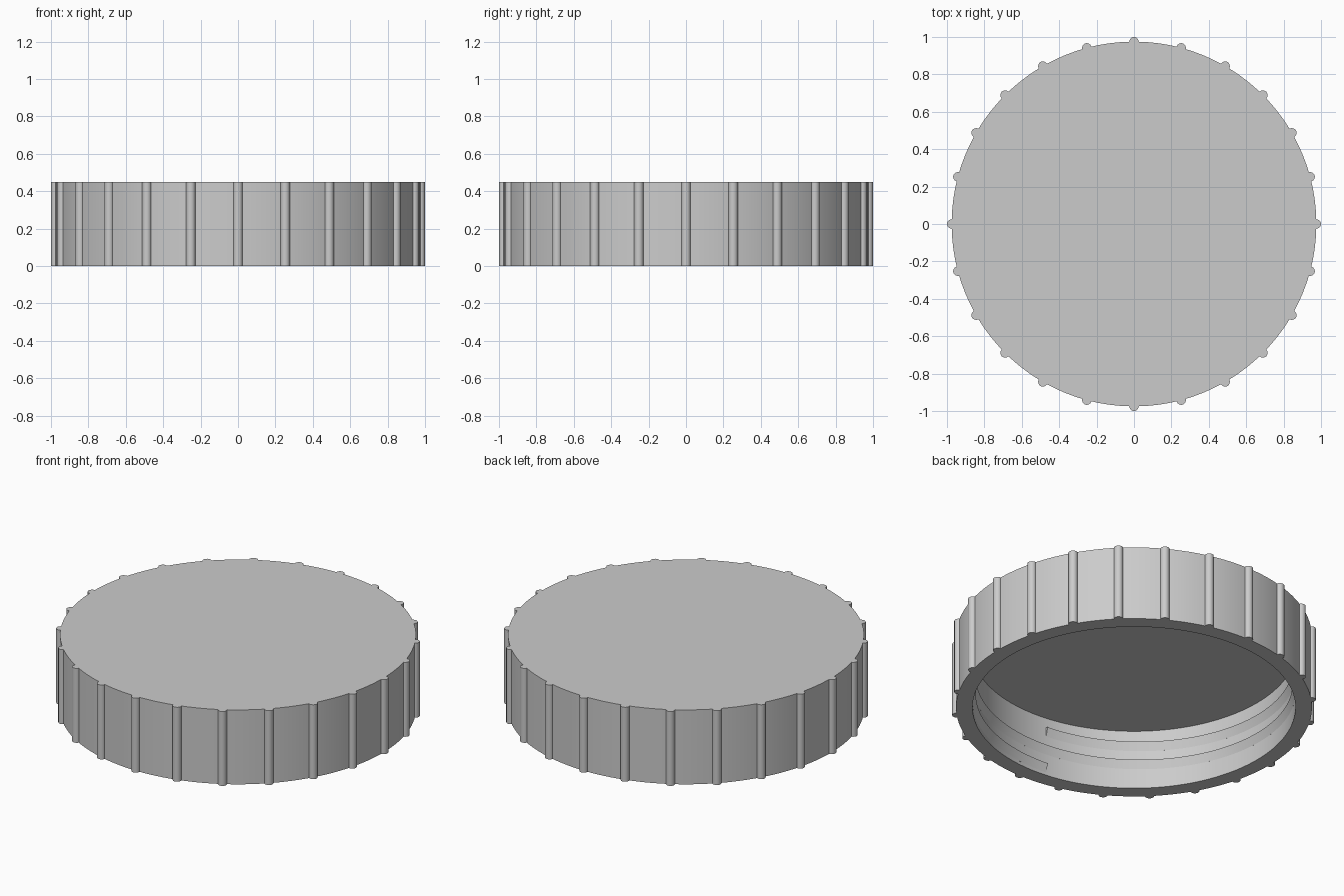
import bpy, bmesh
from math import cos, sin, pi, radians

old = bpy.data.objects.get("Cube")
if old:
    bpy.data.objects.remove(old, do_unlink=True)

HEIGHT = 0.45
BODY_R = 0.975
RIDGE_R = 0.025
INNER_R = 0.885
CEILING = 0.36
RIDGES = 24
SEGMENTS = 144

grey = bpy.data.materials.new("plain_grey")
grey.use_nodes = True
grey.diffuse_color = (0.6, 0.6, 0.6, 1)
grey.node_tree.nodes["Principled BSDF"].inputs["Base Color"].default_value = grey.diffuse_color


def finish(name, bm):
    """Turn a bmesh into a smooth-by-angle object."""
    bmesh.ops.recalc_face_normals(bm, faces=bm.faces)
    mesh = bpy.data.meshes.new(name)
    bm.to_mesh(mesh)
    bm.free()
    mesh.materials.append(grey)
    obj = bpy.data.objects.new(name, mesh)
    bpy.context.collection.objects.link(obj)
    bpy.ops.object.select_all(action='DESELECT')
    obj.select_set(True)
    bpy.context.view_layer.objects.active = obj
    bpy.ops.object.shade_smooth_by_angle(angle=radians(30))
    return obj


def bridge(bm, a, b, closed):
    """Join two rows of vertices with quads."""
    n = len(a)
    for i in range(n if closed else n - 1):
        j = (i + 1) % n
        bm.faces.new((a[i], a[j], b[j], b[i]))


# Cap body: hollow disc, open at the bottom
bm = bmesh.new()
profile = [(BODY_R, HEIGHT), (BODY_R, 0), (INNER_R, 0), (INNER_R, CEILING)]
rings = []
for r, z in profile:
    rings.append([bm.verts.new((r * cos(2 * pi * i / SEGMENTS), r * sin(2 * pi * i / SEGMENTS), z))
                  for i in range(SEGMENTS)])
for a, b in zip(rings, rings[1:]):
    bridge(bm, a, b, True)
bm.faces.new(rings[0])
bm.faces.new(rings[-1])
finish("cap_body", bm)

# Grip ridges: upright rods half sunk in the rim
bm = bmesh.new()
for k in range(RIDGES):
    a = 2 * pi * k / RIDGES
    rod = bmesh.ops.create_cone(bm, cap_ends=True, segments=24, radius1=RIDGE_R,
                                radius2=RIDGE_R, depth=HEIGHT)
    bmesh.ops.translate(bm, verts=rod["verts"],
                        vec=(BODY_R * cos(a), BODY_R * sin(a), HEIGHT / 2))
finish("grip_ridges", bm)

# Screw thread: two turns on the inner wall
bm = bmesh.new()
TURNS, PITCH, TOP = 2, 0.114, 0.295
section = [(INNER_R + 0.01, -0.05), (INNER_R, -0.05), (INNER_R - 0.018, 0),
           (INNER_R, 0.008), (INNER_R + 0.01, 0.008)]
rows = []
steps = SEGMENTS * TURNS
for i in range(steps + 1):
    t = i / SEGMENTS
    a = radians(-97) - 2 * pi * t
    rows.append([bm.verts.new((r * cos(a), r * sin(a), TOP - PITCH * t + dz)) for r, dz in section])
for a, b in zip(rows, rows[1:]):
    bridge(bm, a, b, True)
bm.faces.new(rows[0])
bm.faces.new(rows[-1])
finish("screw_thread", bm)
